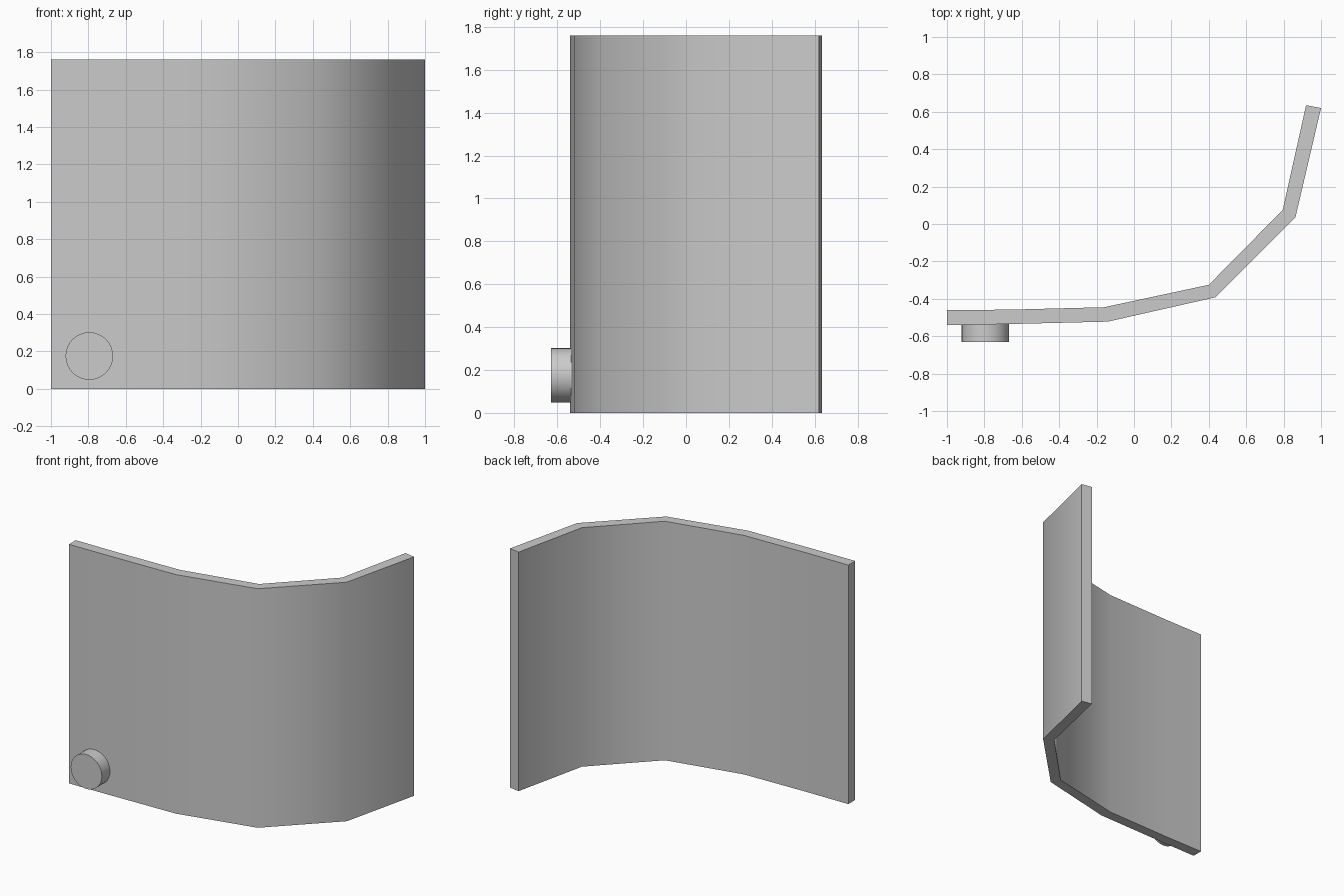
import bpy
import bmesh
import math

cube = bpy.data.objects.get("Cube")
if cube:
    bpy.data.objects.remove(cube, do_unlink=True)

HEIGHT = 1.76

grey = bpy.data.materials.new("plain grey")
grey.use_nodes = True
colour = (0.6, 0.6, 0.6, 1)
grey.diffuse_color = colour
grey.node_tree.nodes["Principled BSDF"].inputs["Base Color"].default_value = colour


def smooth(obj, degrees):
    bpy.ops.object.select_all(action="DESELECT")
    obj.select_set(True)
    bpy.context.view_layer.objects.active = obj
    bpy.ops.object.shade_smooth_by_angle(angle=math.radians(degrees))


# Curved panel: outer and inner outlines swept upwards
outer = [(-1, -0.54), (-0.67, -0.535), (-0.14, -0.522), (0.435, -0.392), (0.863, 0.035), (1, 0.62)]
inner = [(-1, -0.46), (-0.67, -0.458), (-0.16, -0.445), (0.40, -0.325), (0.795, 0.075), (0.92, 0.635)]
bm = bmesh.new()
base = bm.faces.new([bm.verts.new((x, y, 0)) for x, y in outer + inner[::-1]])
top = bmesh.ops.extrude_face_region(bm, geom=[base], use_keep_orig=True)["geom"]
bmesh.ops.translate(bm, vec=(0, 0, HEIGHT), verts=[v for v in top if isinstance(v, bmesh.types.BMVert)])
bmesh.ops.recalc_face_normals(bm, faces=bm.faces)
mesh = bpy.data.meshes.new("curved_panel")
bm.to_mesh(mesh)
bm.free()
panel = bpy.data.objects.new("curved_panel", mesh)
bpy.context.collection.objects.link(panel)
panel.data.materials.append(grey)
smooth(panel, 50)

# Round knob on the lower right of the front
bpy.ops.mesh.primitive_cylinder_add(
    vertices=32, radius=0.127, depth=0.1,
    location=(-0.795, -0.58, 0.175), rotation=(math.pi / 2, 0, 0))
knob = bpy.context.object
knob.name = "round_knob"
knob.data.materials.append(grey)
smooth(knob, 40)
